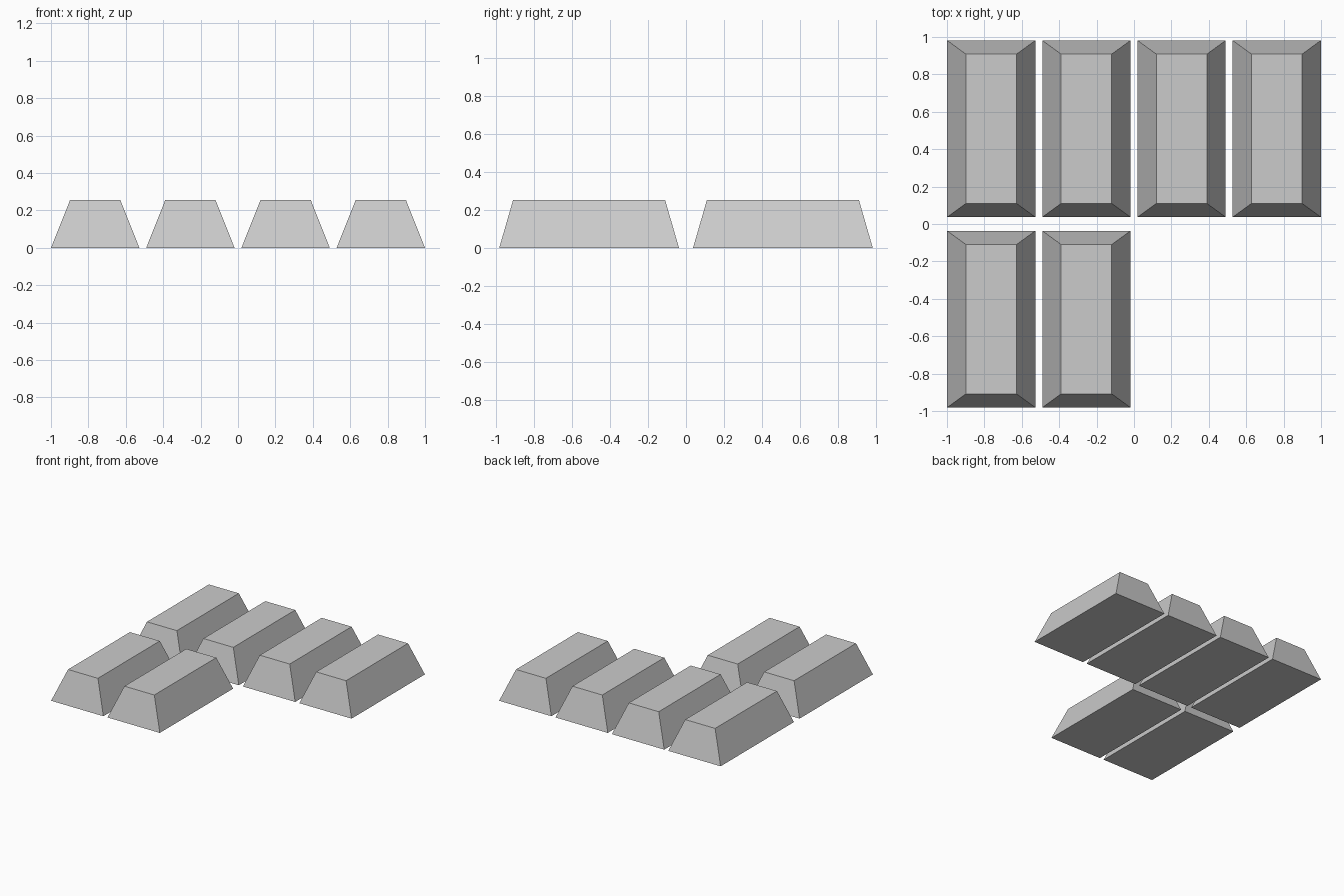
import bpy, bmesh

if "Cube" in bpy.data.objects:
    bpy.data.objects.remove(bpy.data.objects["Cube"])

PITCH = 0.509
BASE = (0.472, 0.945)
TOP = (0.27, 0.798)
HEIGHT = 0.254


def add_ingot(name, x, y):
    # Box whose upper face is narrowed to give the cast-bar taper
    bm = bmesh.new()
    bmesh.ops.create_cube(bm, size=1)
    for v in bm.verts:
        size = TOP if v.co.z > 0 else BASE
        v.co.x *= size[0]
        v.co.y *= size[1]
        v.co.z = HEIGHT if v.co.z > 0 else 0
    mesh = bpy.data.meshes.new(name)
    bm.to_mesh(mesh)
    bm.free()
    obj = bpy.data.objects.new(name, mesh)
    obj.location = (x, y, 0)
    bpy.context.collection.objects.link(obj)


# Back row of four bars, front row of two on the left
for row, count, y in (("back", 4, PITCH), ("front", 2, -PITCH)):
    for i in range(count):
        add_ingot(f"{row}_ingot_{i + 1}", (i - 1.5) * PITCH, y)
        # rows are spaced one bar length plus a gap apart
